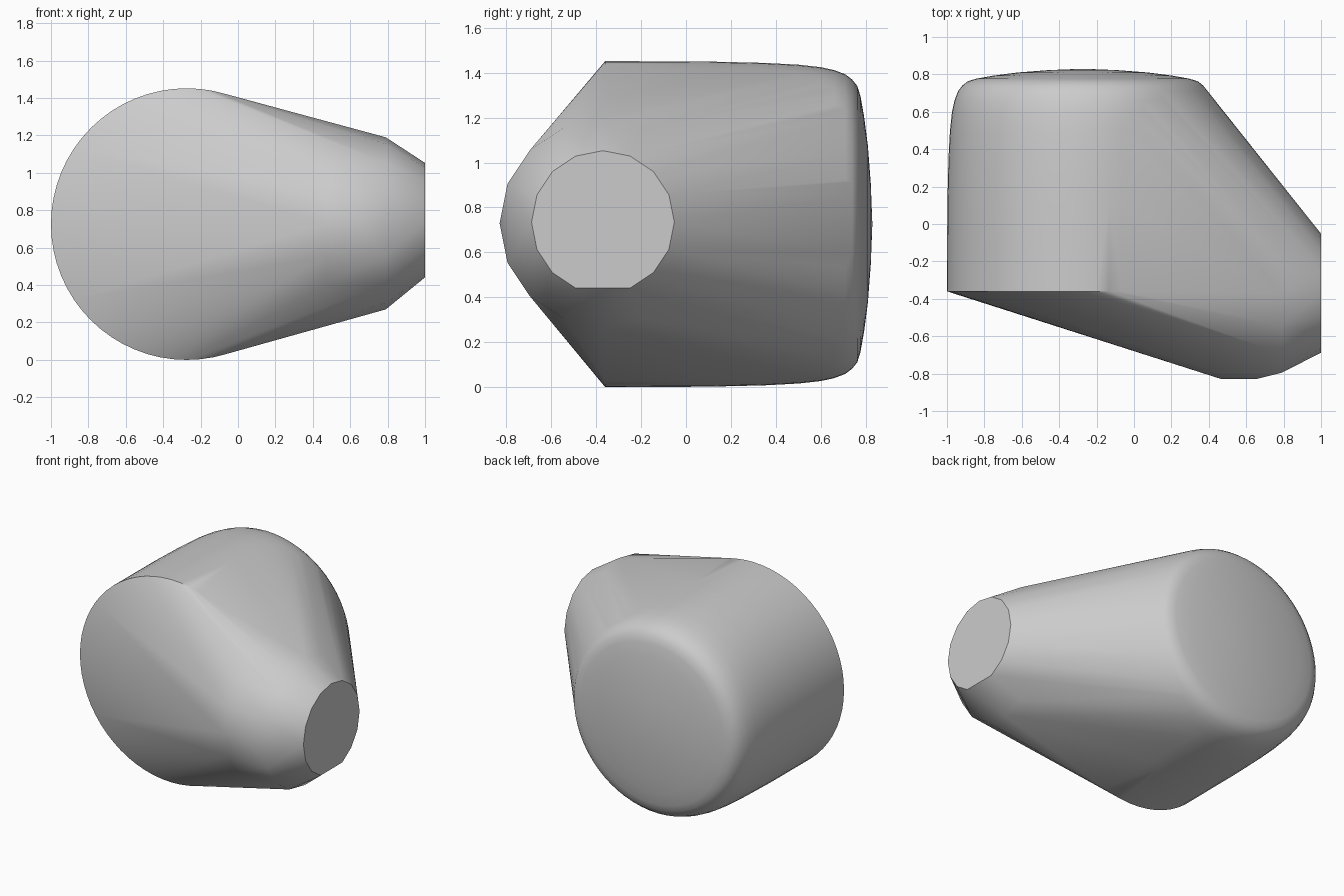
import bpy, bmesh
from math import sin, cos, pi, radians

if "Cube" in bpy.data.objects:
    bpy.data.objects.remove(bpy.data.objects["Cube"])

bm = bmesh.new()


def ring(center, radius, axis, count, skip=()):
    """Circle of loose points around the x or y axis; angle 0 faces -y for axis x."""
    cx, cy, cz = center
    for i in range(count):
        if i in skip:
            continue
        a = 2 * pi * i / count
        u, w = -radius * cos(a), radius * sin(a)
        bm.verts.new((cx, cy + u, cz + w) if axis == 'x' else (cx + u, cy, cz + w))


# Drum: flat front rim, soft shoulder and slightly domed back (y, radius)
drum = [(-0.36, 0.726), (0.10, 0.724), (0.35, 0.718), (0.50, 0.71), (0.60, 0.699),
        (0.66, 0.686), (0.71, 0.667), (0.74, 0.644), (0.763, 0.615), (0.777, 0.57),
        (0.793, 0.48), (0.81, 0.35), (0.823, 0.18)]
for y, r in drum:
    ring((-0.274, y, 0.726), r, 'y', 64)
bm.verts.new((-0.274, 0.83, 0.726))

# Spout: cylinder along x with a clipped front corner, tapering to a flat end
ring((0.47, -0.37, 0.73), 0.46, 'x', 16)
ring((0.79, -0.37, 0.73), 0.46, 'x', 16, skip=(0,))
bm.verts.new((0.65, -0.83, 0.73))
ring((1.0, -0.37, 0.735), 0.318, 'x', 16, skip=(12,))

# Skin stretched over drum and spout
hull = bmesh.ops.convex_hull(bm, input=bm.verts[:])
loose = [v for v in bm.verts if not v.link_faces]
bmesh.ops.delete(bm, geom=loose, context='VERTS')
bmesh.ops.dissolve_limit(bm, angle_limit=radians(0.3), verts=bm.verts[:], edges=bm.edges[:])
bmesh.ops.recalc_face_normals(bm, faces=bm.faces[:])

mesh = bpy.data.meshes.new("drum_with_spout")
bm.to_mesh(mesh)
bm.free()
body = bpy.data.objects.new("drum_with_spout", mesh)
bpy.context.collection.objects.link(body)
bpy.context.view_layer.objects.active = body
body.select_set(True)
bpy.ops.object.shade_smooth_by_angle(angle=radians(30))
